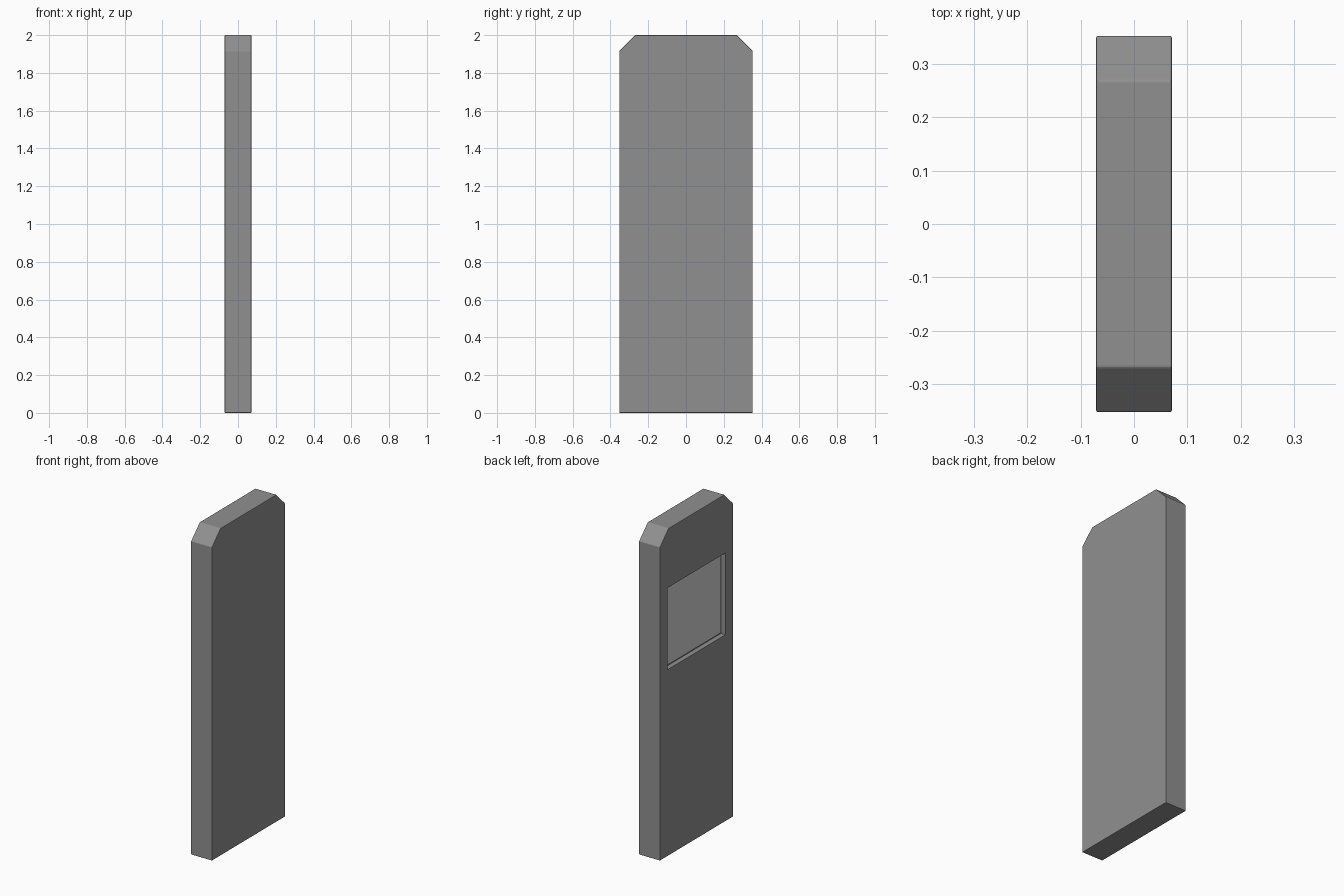
import bpy, bmesh
from mathutils import Vector

if "Cube" in bpy.data.objects:
    bpy.data.objects.remove(bpy.data.objects["Cube"])

HALF_X, HALF_Y, HEIGHT = 0.071, 0.353, 2.0
CHAMFER = 0.084
WIN_Y, WIN_LOW, WIN_HIGH, WIN_DEPTH = 0.28, 1.14, 1.64, 0.03


def material(name, value):
    mat = bpy.data.materials.new(name)
    mat.use_nodes = True
    colour = (value, value, value, 1)
    mat.diffuse_color = colour
    mat.node_tree.nodes["Principled BSDF"].inputs["Base Color"].default_value = colour
    return mat


def slab(name, outline, x0, x1, mat):
    """Extrude a (y, z) outline from x0 to x1."""
    bm = bmesh.new()
    face = bm.faces.new([bm.verts.new((x0, y, z)) for y, z in outline])
    grown = bmesh.ops.extrude_face_region(bm, geom=[face])["geom"]
    moved = [v for v in grown if isinstance(v, bmesh.types.BMVert)]
    bmesh.ops.translate(bm, verts=moved, vec=Vector((x1 - x0, 0, 0)))
    bmesh.ops.recalc_face_normals(bm, faces=bm.faces)
    mesh = bpy.data.meshes.new(name)
    bm.to_mesh(mesh)
    bm.free()
    mesh.materials.append(mat)
    obj = bpy.data.objects.new(name, mesh)
    bpy.context.collection.objects.link(obj)
    return obj


def rectangle(y, low, high):
    return [(-y, low), (y, low), (y, high), (-y, high)]


body_grey = material("body grey", 0.28)
panel_grey = material("panel light grey", 0.64)

# Upright body with clipped top corners and fine edge bevels
shoulder = HEIGHT - CHAMFER
outline = [(-HALF_Y, 0), (HALF_Y, 0), (HALF_Y, shoulder),
           (HALF_Y - CHAMFER, HEIGHT), (CHAMFER - HALF_Y, HEIGHT), (-HALF_Y, shoulder)]
body = slab("body", outline, -HALF_X, HALF_X, body_grey)
bevel = body.modifiers.new("edge bevel", "BEVEL")
bevel.width = 0.003
bevel.segments = 2

# Window recess cut into the -x face
cutter = slab("recess_cutter", rectangle(WIN_Y, WIN_LOW, WIN_HIGH),
              -HALF_X - 0.1, -HALF_X + WIN_DEPTH, body_grey)
cut = body.modifiers.new("window recess", "BOOLEAN")
cut.operation = "DIFFERENCE"
cut.solver = "EXACT"
cut.object = cutter
bpy.context.view_layer.objects.active = body
body.select_set(True)
for mod in (bevel.name, cut.name):
    bpy.ops.object.modifier_apply(modifier=mod)
bpy.data.objects.remove(cutter)

# Light panel seated in the recess with a narrow gap around it
GAP = 0.011
slab("display_panel", rectangle(WIN_Y - GAP, WIN_LOW + GAP, WIN_HIGH - GAP),
     -HALF_X + 0.022, -HALF_X + WIN_DEPTH + 0.001, panel_grey)
